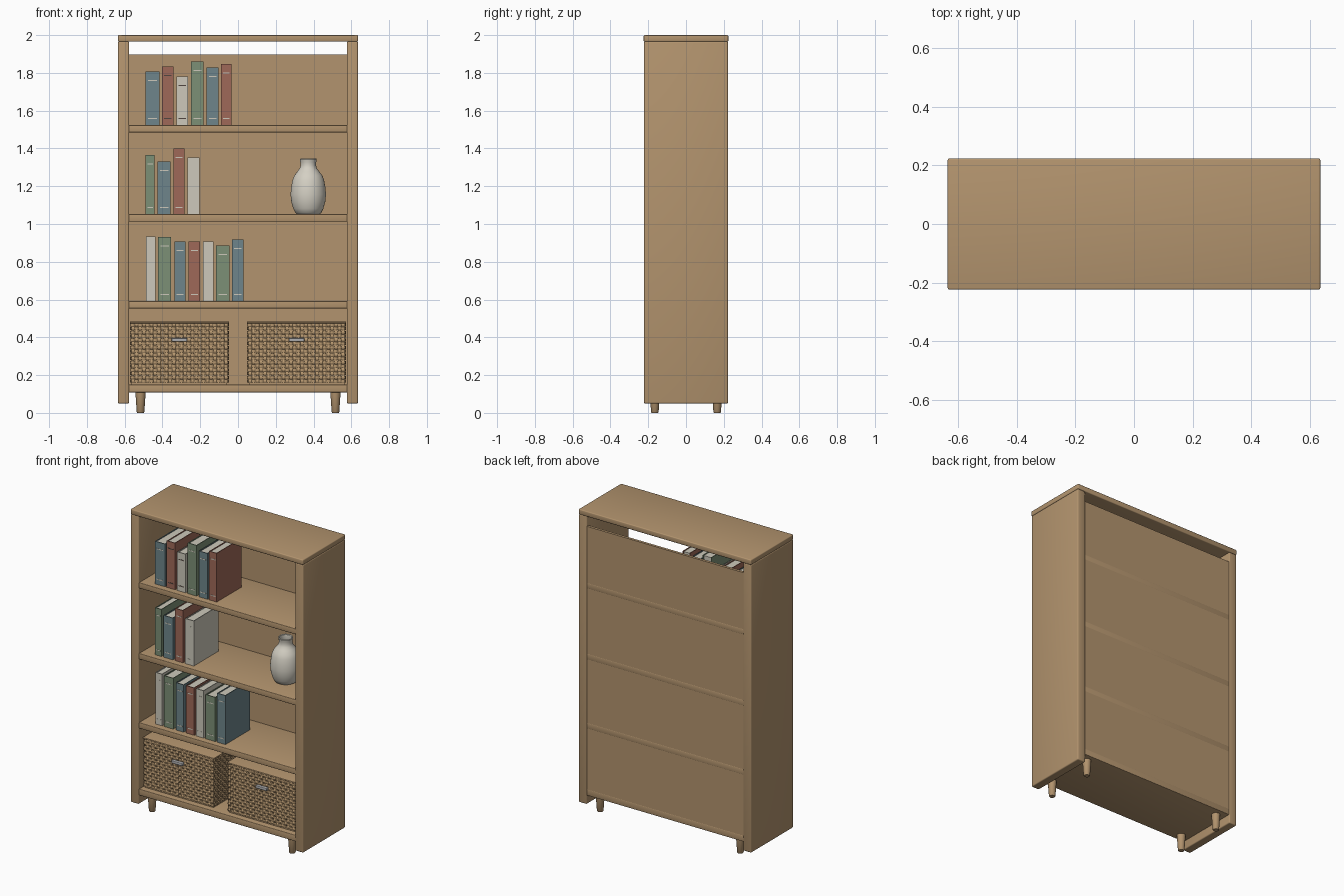
import bpy, bmesh, math
from mathutils import Vector

if "Cube" in bpy.data.objects:
    bpy.data.objects.remove(bpy.data.objects["Cube"])


def material(name, rgb):
    m = bpy.data.materials.new(name)
    m.diffuse_color = (*rgb, 1)
    m.use_nodes = True
    m.node_tree.nodes["Principled BSDF"].inputs["Base Color"].default_value = m.diffuse_color
    return m


WOOD = material("oak wood", (0.45, 0.296, 0.156))
WEAVE = material("woven cane", (0.47, 0.31, 0.16))
RED = material("brick red cloth", (0.345, 0.141, 0.098))
BLUE = material("slate blue cloth", (0.156, 0.235, 0.258))
GREEN = material("sage green cloth", (0.202, 0.279, 0.181))
CREAM = material("cream paper", (0.61, 0.584, 0.497))
CERAMIC = material("pale ceramic", (0.66, 0.63, 0.55))
METAL = material("brushed metal", (0.42, 0.42, 0.43))
DARK = material("dark band", (0.08, 0.06, 0.05))


def add_box(bm, x0, x1, y0, y1, z0, z1, index=0):
    verts = bmesh.ops.create_cube(bm, size=1)["verts"]
    for v in verts:
        v.co = Vector((x1 if v.co.x > 0 else x0,
                       y1 if v.co.y > 0 else y0,
                       z1 if v.co.z > 0 else z0))
    for f in {f for v in verts for f in v.link_faces}:
        f.material_index = index


def finish(name, bm, mats, smooth=True):
    mesh = bpy.data.meshes.new(name)
    bm.to_mesh(mesh)
    bm.free()
    for m in mats:
        mesh.materials.append(m)
    ob = bpy.data.objects.new(name, mesh)
    bpy.context.collection.objects.link(ob)
    if smooth:
        bpy.ops.object.select_all(action='DESELECT')
        ob.select_set(True)
        bpy.context.view_layer.objects.active = ob
        bpy.ops.object.shade_smooth_by_angle(angle=math.radians(35))
    return ob


def box(name, x0, x1, y0, y1, z0, z1, mat, bevel=0.0):
    bm = bmesh.new()
    add_box(bm, x0, x1, y0, y1, z0, z1)
    if bevel:
        bmesh.ops.bevel(bm, geom=bm.edges[:], offset=bevel, segments=3,
                        profile=0.5, affect='EDGES')
    return finish(name, bm, [mat], bool(bevel))


def lathe(name, profile, centre, mat, steps=48):
    bm = bmesh.new()
    verts = [bm.verts.new((r, 0, z)) for r, z in profile]
    edges = [bm.edges.new(p) for p in zip(verts, verts[1:])]
    bmesh.ops.spin(bm, geom=verts + edges, cent=(0, 0, 0), axis=(0, 0, 1),
                   angle=math.tau, steps=steps)
    bmesh.ops.remove_doubles(bm, verts=bm.verts[:], dist=1e-5)
    bmesh.ops.recalc_face_normals(bm, faces=bm.faces[:])
    bmesh.ops.translate(bm, verts=bm.verts[:], vec=centre)
    return finish(name, bm, [mat])


# Case: top, sides, shelves and back
box("top_board", -0.635, 0.635, -0.224, 0.224, 1.965, 2.0, WOOD, 0.006)
for side, label in ((-1, "left"), (1, "right")):
    a, b = sorted((side * 0.576, side * 0.635))
    box(label + "_side", a, b, -0.222, 0.222, 0.05, 1.966, WOOD, 0.007)
SHELVES = [(0.108, 0.15), (0.553, 0.592), (1.013, 1.052), (1.485, 1.523)]
for i, (z0, z1) in enumerate(SHELVES):
    box(f"shelf_{i + 1}", -0.6, 0.6, -0.216, 0.2185, z0, z1, WOOD, 0.004)
box("back_panel", -0.59, 0.59, 0.2, 0.218, 0.109, 1.898, WOOD)

# Tapered feet
for x in (-0.516, 0.516):
    for y in (-0.165, 0.165):
        lathe("foot", [(0, 0), (0.017, 0), (0.02, 0.004), (0.0275, 0.112),
                       (0, 0.112)], (x, y, 0), WOOD, 24)


# Woven baskets: wavy strands crossing over and under on each wall
def weave_wall(bm, origin, along, out, width, height, cols, rows):
    up = Vector((0, 0, 1))
    pu, pv = width / cols, height / rows

    def strands(count, length, pitch, step, cells, axis, across, shift):
        half = pitch * 0.4
        for k in range(count):
            previous = None
            for s in range(cells * 4 + 1):
                t = s / 4
                sign = 1 if (k + shift) % 2 else -1
                bump = 0.005 * sign * math.sin(math.pi * t)
                mid = origin + axis * (t * step) + out * bump
                mid += across * (pitch * (k + 0.5))
                pair = [bm.verts.new(mid - across * half),
                        bm.verts.new(mid + across * half)]
                if previous:
                    f = bm.faces.new((previous[0], pair[0], pair[1], previous[1]))
                    f.normal_update()
                    if f.normal.dot(out) < 0:
                        f.normal_flip()
                previous = pair

    strands(rows, width, pv, pu, cols, along, up, 0)
    strands(cols, height, pu, pv, rows, up, along, 1)


Y0, Y1, Z0, Z1 = -0.18, 0.17, 0.158, 0.476
for label, x0, x1 in (("left", -0.567, -0.053), ("right", 0.053, 0.567)):
    bm = bmesh.new()
    X, Y = Vector((1, 0, 0)), Vector((0, 1, 0))
    weave_wall(bm, Vector((x0, Y0, Z0)), X, -Y, x1 - x0, Z1 - Z0, 26, 16)
    weave_wall(bm, Vector((x0, Y1, Z0)), X, Y, x1 - x0, Z1 - Z0, 26, 16)
    weave_wall(bm, Vector((x0, Y0, Z0)), Y, -X, Y1 - Y0, Z1 - Z0, 18, 16)
    weave_wall(bm, Vector((x1, Y0, Z0)), Y, X, Y1 - Y0, Z1 - Z0, 18, 16)
    finish(label + "_basket_weave", bm, [WEAVE])
    box(label + "_basket_core", x0 + 0.004, x1 - 0.004, Y0 + 0.004, Y1 - 0.004,
        0.15, 0.478, WOOD)
    box(label + "_basket_lid", x0 - 0.005, x1 + 0.005, Y0 - 0.005, Y1 + 0.005,
        0.474, 0.483, WOOD, 0.002)
    c = (x0 + x1) / 2
    box(label + "_basket_handle", c - 0.041, c + 0.041, -0.203, -0.18,
        0.377, 0.396, METAL, 0.004)

# Books: (left x, right x, top z, cover, band)
ROWS = [
    (0.592, [(-.486, -.436, .935, CREAM, CREAM), (-.423, -.354, .93, GREEN, CREAM),
             (-.335, -.277, .907, BLUE, CREAM), (-.261, -.200, .907, RED, CREAM),
             (-.185, -.130, .907, CREAM, CREAM), (-.116, -.045, .886, GREEN, CREAM),
             (-.032, .030, .918, BLUE, CREAM)]),
    (1.052, [(-.489, -.441, 1.365, GREEN, CREAM), (-.425, -.357, 1.33, BLUE, CREAM),
             (-.341, -.283, 1.40, RED, CREAM), (-.267, -.203, 1.352, CREAM, CREAM)]),
    (1.523, [(-.489, -.415, 1.807, BLUE, CREAM), (-.402, -.341, 1.833, RED, DARK),
             (-.325, -.264, 1.78, CREAM, DARK), (-.248, -.182, 1.86, GREEN, CREAM),
             (-.166, -.103, 1.828, BLUE, CREAM), (-.090, -.034, 1.847, RED, CREAM)]),
]
F, B, T = -0.175, 0.085, 0.005
for n, (z, books) in enumerate(ROWS):
    for k, (x0, x1, top, cover, band) in enumerate(books):
        bm = bmesh.new()
        add_box(bm, x0, x0 + T, F, B, z, top)
        add_box(bm, x1 - T, x1, F, B, z, top)
        add_box(bm, x0 + T, x1 - T, F, F + T, z, top)
        add_box(bm, x0 + T, x1 - T, F + T, B - 0.006, z + 0.004, top - 0.005, 1)
        m = (x1 - x0) * 0.18
        for h in (top - 0.047, z + 0.035):
            add_box(bm, x0 + m, x1 - m, F - 0.001, F + 0.002, h - 0.003, h + 0.003, 2)
        finish(f"book_{n + 1}_{k + 1}", bm, [cover, CREAM, band], False)

# Vase with an open neck
lathe("vase", [(0, 0), (0.058, 0), (0.068, 0.006), (0.08, 0.03), (0.09, 0.065),
               (0.094, 0.105), (0.09, 0.145), (0.084, 0.18), (0.074, 0.205),
               (0.058, 0.226), (0.046, 0.242), (0.041, 0.258), (0.042, 0.275),
               (0.045, 0.29), (0.042, 0.294), (0.037, 0.29), (0.034, 0.26),
               (0.045, 0.225), (0.07, 0.18), (0.07, 0.05), (0, 0.03)],
      (0.372, -0.03, 1.052), CERAMIC)
